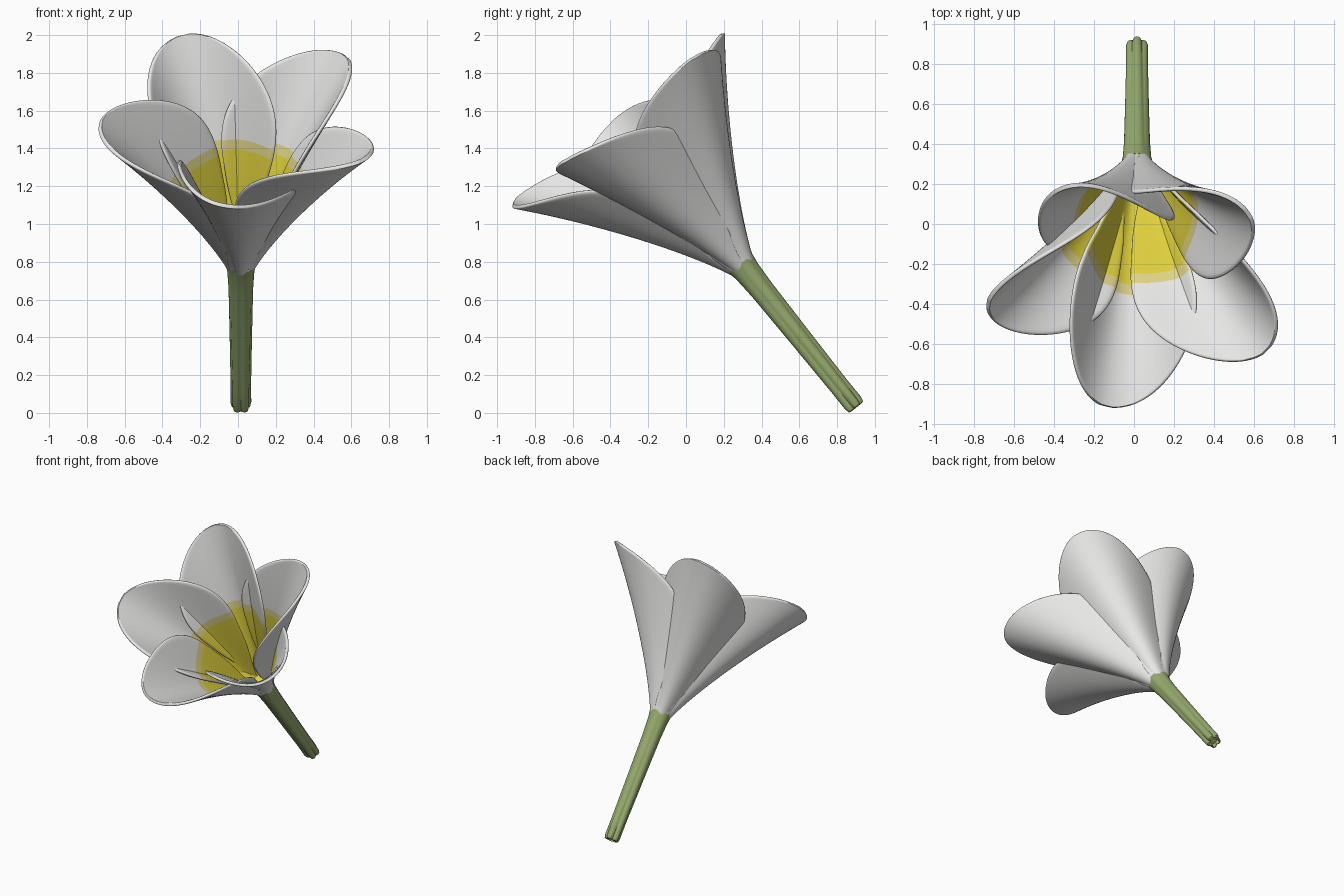
import bpy, bmesh, math
from mathutils import Vector

if "Cube" in bpy.data.objects:
    bpy.data.objects.remove(bpy.data.objects["Cube"])

# Flower frame: origin at stem foot, axis leaning to the front
TILT = math.radians(38.7)
FOOT = Vector((0.015, 0.90, 0.027))
AXIS = Vector((0, -math.sin(TILT), math.cos(TILT)))
UP = Vector((0, math.cos(TILT), math.sin(TILT)))
SIDE = Vector((1, 0, 0))


def place(s, h, w, phi):
    """Point s along the axis, h outward at angle phi, w sideways."""
    out = UP * math.cos(phi) + SIDE * math.sin(phi)
    tan = SIDE * math.cos(phi) - UP * math.sin(phi)
    return FOOT + AXIS * s + out * h + tan * w


def material(name, rgb):
    m = bpy.data.materials.new(name)
    m.diffuse_color = (*rgb, 1)
    m.use_nodes = True
    m.node_tree.nodes["Principled BSDF"].inputs["Base Color"].default_value = m.diffuse_color
    return m


WHITE = material("petal white", (0.80, 0.80, 0.79))
PALE = material("pale yellow", (0.74, 0.66, 0.24))
YELLOW = material("yellow", (0.74, 0.63, 0.045))
GREEN = material("stem green", (0.31, 0.41, 0.155))


def finish(bm, name, mats):
    me = bpy.data.meshes.new(name)
    bm.to_mesh(me)
    bm.free()
    for m in mats:
        me.materials.append(m)
    for p in me.polygons:
        p.use_smooth = True
    ob = bpy.data.objects.new(name, me)
    bpy.context.collection.objects.link(ob)
    return ob


def bezier(a, b, c, d, t):
    u = 1 - t
    return a*u**3 + 3*b*u*u*t + 3*c*u*t*t + d*t**3


def midline(t):
    return bezier(0.95, 1.20, 1.65, 1.99, t), bezier(0.048, 0.15, 0.45, 0.74, t)


def half_width(t):
    if t < 0.68:
        return 0.035 + 0.315 * (0.5 - 0.5 * math.cos(math.pi * t / 0.68))
    return 0.35 * math.sqrt(1 - ((t - 0.68) / 0.32) ** 2)


def blade(t, u):
    """Cupped petal surface: t along, u across (-1 outer edge, +1 rolled inner edge)."""
    s, c = midline(t)
    w = half_width(t) * u * (0.78 if u > 0 else 1.0)
    d = 0.25 * w + (1.7 if u > 0 else 1.25) * w * w / c
    lim = 1.15 * c
    d = lim * math.tanh(d / lim)
    lean = 0.55 * min(1, t / 0.4)
    return s + lean * d, c - math.sqrt(1 - lean * lean) * d, w


def find_t(dist, u):
    """Where the blade line u reaches the given distance from its base."""
    lo, hi = 0.0, 0.9
    for _ in range(30):
        t = (lo + hi) / 2
        s, h, w = blade(t, u)
        if math.hypot(s - 0.95, h, w) < dist:
            lo = t
        else:
            hi = t
    return lo


# Petals: five overlapping pinwheel blades with a yellow heart inside
def petal(k, phi):
    bm = bmesh.new()
    NA, NB, NC, NJ = 20, 2, 26, 24
    cols = []
    for j in range(NJ + 1):
        u = 2 * j / NJ - 1
        t1, t2 = find_t(0.64, u), find_t(0.69, u)
        ts = [t1 * i / NA for i in range(NA)]
        ts += [t1 + (t2 - t1) * i / NB for i in range(NB)]
        ts += [t2 + (0.999 - t2) * math.sin(math.pi / 2 * i / NC) for i in range(NC + 1)]
        cols.append([bm.verts.new(place(*blade(t, u), phi)) for t in ts])
    for j in range(NJ):
        for i in range(NA + NB + NC):
            f = bm.faces.new((cols[j][i], cols[j+1][i], cols[j+1][i+1], cols[j][i+1]))
            f.material_index = 2 if i < NA else 1 if i < NA + NB else 0
    # slots 3-5 are the plain white outside
    ob = finish(bm, f"petal_{k+1}", [WHITE, PALE, YELLOW, WHITE, WHITE, WHITE])
    so = ob.modifiers.new("thickness", 'SOLIDIFY')
    so.thickness = 0.022
    so.offset = -1
    so.material_offset = 3
    so.material_offset_rim = 3
    su = ob.modifiers.new("smooth", 'SUBSURF')
    su.levels = su.render_levels = 1


for k in range(5):
    petal(k, math.radians(-24 + 72 * k))


# Lobed tubes for the stem and the throat
def tube(name, profile, mats, inner_from=99):
    bm = bmesh.new()
    N = 60
    rings = []
    for s, r, lobe in profile:
        rings.append([bm.verts.new(place(s, r * (1 + lobe * (abs(math.cos(2.5 * a)) - 0.6)), 0, a))
                      for a in (2 * math.pi * n / N for n in range(N))])
    for i, (a, b) in enumerate(zip(rings, rings[1:])):
        for n in range(N):
            f = bm.faces.new((a[n], a[(n+1) % N], b[(n+1) % N], b[n]))
            f.material_index = int(i >= inner_from)
    bm.faces.new(rings[0])
    bm.faces.new(rings[-1]).material_index = len(mats) - 1
    bmesh.ops.recalc_face_normals(bm, faces=bm.faces)
    ob = finish(bm, name, mats)
    bpy.context.view_layer.objects.active = ob
    ob.select_set(True)
    bpy.ops.object.shade_smooth_by_angle(angle=math.radians(40))
    ob.select_set(False)


tube("stem", [(0.03, 0.030, 0.3), (0.0, 0.036, 0.35), (0.005, 0.045, 0.35), (0.03, 0.051, 0.3), (0.15, 0.052, 0.18),
              (0.5, 0.058, 0.12), (0.8, 0.064, 0.08), (0.92, 0.071, 0.05), (0.977, 0.080, 0.03)],
     [GREEN])
tube("throat", [(0.977, 0.079, 0.03), (1.02, 0.093, 0.04), (1.07, 0.112, 0.06), (1.12, 0.132, 0.08),
                (1.10, 0.108, 0.08), (1.03, 0.06, 0.0)], [WHITE, YELLOW], inner_from=3)
